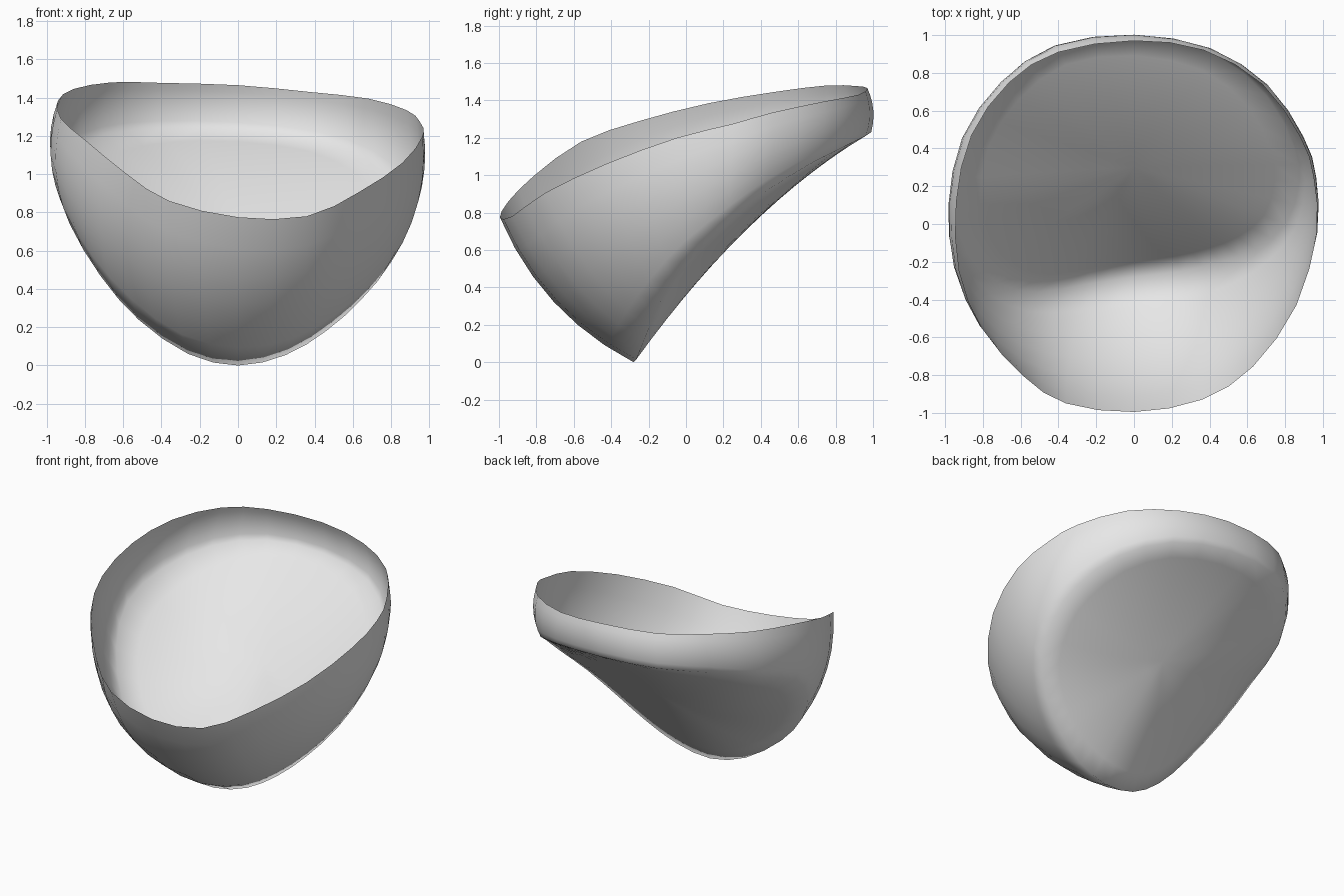
import bpy, bmesh
from mathutils import Vector

if "Cube" in bpy.data.objects:
    bpy.data.objects.remove(bpy.data.objects["Cube"])

# Top rim loop, counter-clockwise from the front
RIM = [(0, -.995, .775), (.36, -.93, .78), (.63, -.755, .905), (.86, -.43, 1.06),
       (.965, -.05, 1.20), (.95, .25, 1.275), (.88, .46, 1.335), (.68, .74, 1.395),
       (.37, .92, 1.43), (0, .97, 1.465), (-.4, .91, 1.477), (-.66, .75, 1.48),
       (-.86, .47, 1.445), (-.94, .12, 1.385), (-.925, -.25, 1.29),
       (-.80, -.56, 1.18), (-.58, -.81, 1.0), (-.36, -.95, .86)]
# Crease loop where the wall meets the slanted floor
CREASE = [(0, -.28, 0), (.25, -.25, .055), (.46, -.2, .18), (.64, -.13, .34),
          (.8, 0, .54), (.87, .22, .75), (.84, .42, .91), (.70, .68, 1.07),
          (.42, .90, 1.18), (0, .99, 1.23), (-.42, .935, 1.235), (-.71, .72, 1.2),
          (-.90, .42, 1.1), (-.95, .08, .97), (-.88, -.15, .74),
          (-.72, -.31, .47), (-.52, -.36, .24), (-.26, -.32, .06)]
SUB, WALL_ROWS, FLOOR_ROWS = 2, 6, 7
BULGE = 0.09


def smooth_loop(points):
    """Closed Catmull-Rom curve through the points."""
    p = [Vector(q) for q in points]
    n, out = len(p), []
    for i in range(n):
        a, b, c, d = p[i - 1], p[i], p[(i + 1) % n], p[(i + 2) % n]
        for k in range(SUB):
            t = k / SUB
            out.append(0.5 * (2 * b + (c - a) * t + (2 * a - 5 * b + 4 * c - d) * t * t
                              + (3 * b - a - 3 * c + d) * t ** 3))
    return out


def floor_height(y):
    """Centre-line profile of the slanted floor."""
    u = y + 0.28
    return 1.374 * u - 0.329 * u * u


rim, crease = smooth_loop(RIM), smooth_loop(CREASE)
n = len(rim)
bm = bmesh.new()
rings = []

# Wall: rows from rim to crease, bowed outwards
for r in range(WALL_ROWS + 1):
    t = 1 - r / WALL_ROWS
    row = []
    for i in range(n):
        j = (i + 1) % n
        tangent = rim[j] - rim[i - 1] + crease[j] - crease[i - 1]
        span = rim[i] - crease[i]
        out = tangent.cross(span).normalized()
        row.append(bm.verts.new(crease[i] + span * t
                                + out * (4 * BULGE * t * (1 - t) * span.length)))
    rings.append(row)

# Floor: rings shrinking to the middle, sagging in a trough
centre_y = 0.3
for r in range(1, FLOOR_ROWS):
    s = 1 - r / FLOOR_ROWS
    row = []
    for e in crease:
        y = centre_y + (e.y - centre_y) * s
        z = floor_height(y) + s * s * (e.z - floor_height(e.y))
        row.append(bm.verts.new((e.x * s, y, z)))
    rings.append(row)

for a, b in zip(rings, rings[1:]):
    for i in range(n):
        j = (i + 1) % n
        bm.faces.new((a[i], b[i], b[j], a[j]))
middle = bm.verts.new((0, centre_y, floor_height(centre_y)))
for i in range(n):
    bm.faces.new((rings[-1][i], middle, rings[-1][(i + 1) % n]))
for f in bm.faces:
    f.smooth = True

mesh = bpy.data.meshes.new("cup_shell")
bm.to_mesh(mesh)
bm.free()

# Single pale grey colour
grey = bpy.data.materials.new("pale_grey")
grey.diffuse_color = (0.8, 0.8, 0.8, 1)
grey.use_nodes = True
grey.node_tree.nodes["Principled BSDF"].inputs["Base Color"].default_value = grey.diffuse_color
mesh.materials.append(grey)
bpy.context.collection.objects.link(bpy.data.objects.new("cup_shell", mesh))
